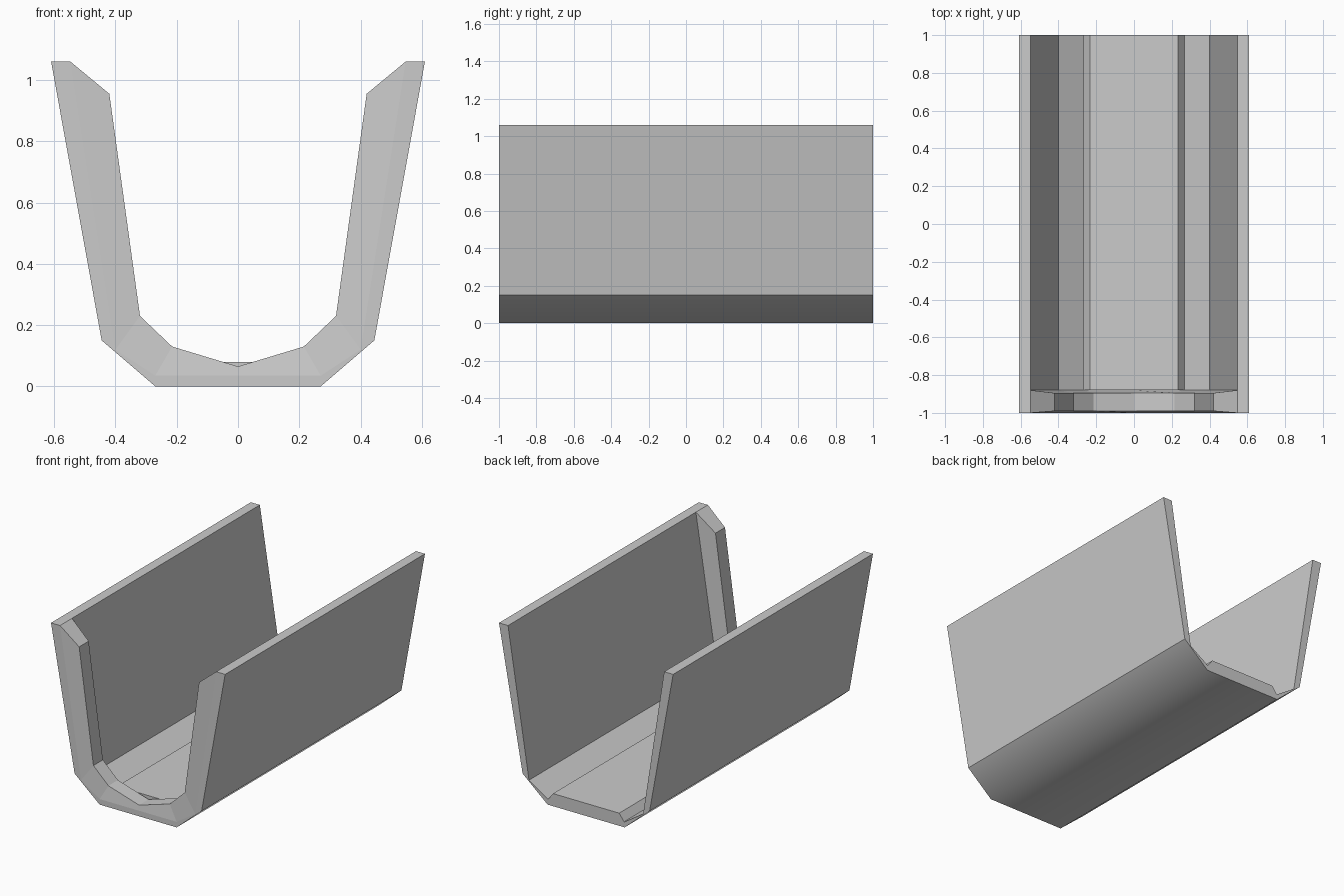
import bpy

if "Cube" in bpy.data.objects:
    bpy.data.objects.remove(bpy.data.objects["Cube"])


def mirrored(half):
    """Right half profile (top to bottom) -> full profile from right to left."""
    return half + [(-x, z) for x, z in reversed(half) if x > 0]


def loft(name, sections, closed):
    """Join profile sections [(y, points)] with quads; cap both y ends if closed."""
    n = len(sections[0][1])
    verts = [(x, y, z) for y, pts in sections for x, z in pts]
    faces = []
    for s in range(len(sections) - 1):
        for i in range(n if closed else n - 1):
            j = (i + 1) % n
            faces.append((s * n + i, s * n + j, (s + 1) * n + j, (s + 1) * n + i))
    last = (len(sections) - 1) * n
    if closed:
        faces += [tuple(reversed(range(n))), tuple(range(last, last + n))]
    else:
        # end caps of the strip
        faces.append(tuple(s * n for s in range(len(sections))))
        faces.append(tuple(s * n + n - 1 for s in reversed(range(len(sections)))))
    mesh = bpy.data.meshes.new(name)
    mesh.from_pydata(verts, [], faces)
    mesh.update()
    obj = bpy.data.objects.new(name, mesh)
    bpy.context.collection.objects.link(obj)
    return obj


outer = mirrored([(0.61, 1.06), (0.445, 0.15), (0.27, 0.0)])
inner_half = [(0.547, 1.06), (0.40, 0.12), (0.27, 0.035)]
inner = mirrored(inner_half)

# thin open channel, running the full length
profile = list(reversed(outer)) + inner
shell = loft("channel_shell", [(-1, profile), (1, profile)], True)

# raised floor plate with sloping sides
plate = [(-0.27, 0.03), (-0.232, 0.08), (0.232, 0.08), (0.27, 0.03)]
floor = loft("floor_plate", [(-0.88, plate), (1, plate)], True)

# thick bevelled rim inside the front end
rim_half = [(0.42, 0.955), (0.32, 0.23), (0.215, 0.13), (0.0, 0.065)]
rim_pts = mirrored(rim_half)
base_pts = mirrored(inner_half + [(0.0, 0.035)])
rim = loft("front_rim", [(-1, base_pts), (-0.99, rim_pts),
                         (-0.895, rim_pts), (-0.88, base_pts)], False)

# consistent outward normals
import bmesh
for obj in (shell, floor):
    bm = bmesh.new()
    bm.from_mesh(obj.data)
    bmesh.ops.recalc_face_normals(bm, faces=bm.faces)
    bm.to_mesh(obj.data)
    bm.free()
rim.data.update()
# rim is an open strip: its inner band must face the channel
if rim.data.polygons[len(rim_pts) - 1].normal.x > 0:
    rim.data.flip_normals()

# rounded look on the underside only
for p in shell.data.polygons:
    p.use_smooth = p.normal.z < -0.3
